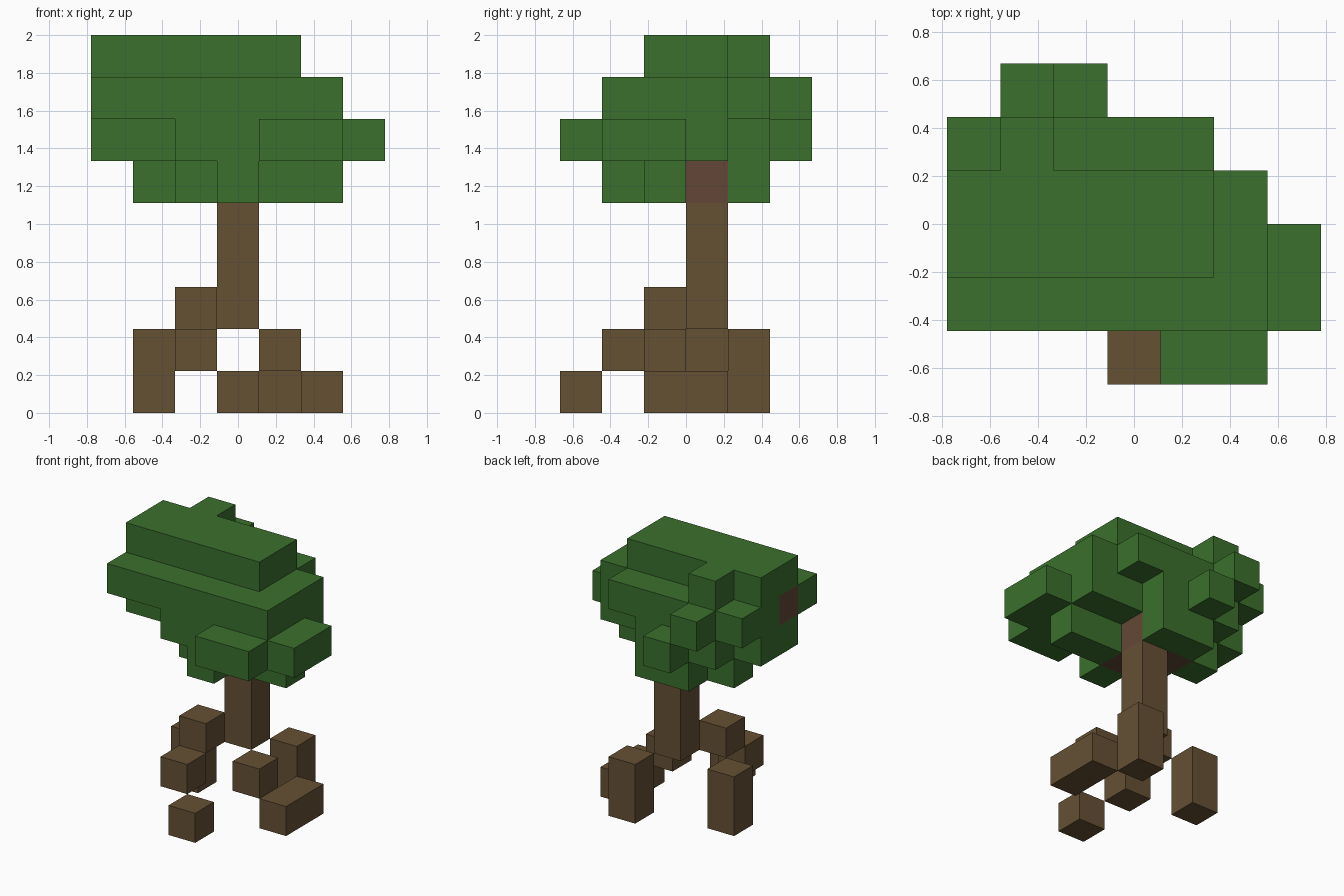
import bpy, bmesh
from mathutils import Vector

if "Cube" in bpy.data.objects:
    bpy.data.objects.remove(bpy.data.objects["Cube"], do_unlink=True)

CELL = 2 / 9
ORIGIN = Vector((-3.5, -3, 0))


def material(name, rgb):
    mat = bpy.data.materials.new(name)
    mat.use_nodes = True
    color = (*rgb, 1)
    mat.diffuse_color = color
    mat.node_tree.nodes["Principled BSDF"].inputs["Base Color"].default_value = color
    return mat


LEAF = material("leaf green", (0.043, 0.162, 0.026))
BARK = material("bark brown", (0.130, 0.082, 0.034))
INNER = material("inner wood brown", (0.125, 0.064, 0.038))


def fill(boxes):
    """Cells covered by boxes given as inclusive (first cell, last cell)."""
    cells = set()
    for (x0, y0, z0), (x1, y1, z1) in boxes:
        cells |= {(x, y, z) for x in range(x0, x1 + 1)
                  for y in range(y0, y1 + 1) for z in range(z0, z1 + 1)}
    return cells


def block_object(name, cells, mats, inner=()):
    """Skin a set of cells: only outer faces, flat areas merged."""
    bm = bmesh.new()
    for cell in cells:
        for axis in range(3):
            for side in (0, 1):
                step = list(cell)
                step[axis] += 2 * side - 1
                if tuple(step) in cells:
                    continue
                u, v = (axis + 1) % 3, (axis + 2) % 3
                ring = []
                for a, b in ((0, 0), (1, 0), (1, 1), (0, 1)):
                    p = Vector(cell)
                    p[axis] += side
                    p[u] += a
                    p[v] += b
                    ring.append(bm.verts.new((p + ORIGIN) * CELL))
                face = bm.faces.new(ring if side else ring[::-1])
                face.material_index = 1 if cell in inner else 0
    bmesh.ops.remove_doubles(bm, verts=bm.verts, dist=CELL / 100)
    bmesh.ops.dissolve_limit(bm, angle_limit=0.01, verts=bm.verts,
                             edges=bm.edges, delimit={'MATERIAL'})
    mesh = bpy.data.meshes.new(name)
    bm.to_mesh(mesh)
    bm.free()
    for mat in mats:
        mesh.materials.append(mat)
    obj = bpy.data.objects.new(name, mesh)
    bpy.context.collection.objects.link(obj)
    return obj


# Trunk
block_object("trunk", fill([((3, 3, 2), (3, 3, 4))]), [BARK])

# Roots stepping outward from the trunk
roots = {
    "front_right_root_top": ((2, 2, 2), (2, 2, 2)),
    "front_right_root_middle": ((2, 1, 1), (2, 1, 1)),
    "front_root_tip": ((3, 0, 0), (3, 0, 0)),
    "right_root": ((1, 3, 0), (1, 3, 1)),
    "front_left_root": ((4, 2, 1), (4, 2, 1)),
    "left_root_foot": ((5, 2, 0), (5, 3, 0)),
    "back_left_root": ((4, 4, 0), (4, 4, 1)),
}
for name, box in roots.items():
    block_object(name, fill([box]), [BARK])

# Canopy, lowest layer first
canopy = fill([
    # underside
    ((3, 1, 5), (3, 4, 5)), ((2, 2, 5), (2, 4, 5)),
    ((4, 2, 5), (5, 2, 5)), ((1, 3, 5), (1, 3, 5)),
    # wide layer
    ((0, 2, 6), (1, 3, 6)), ((1, 4, 6), (1, 4, 6)),
    ((2, 1, 6), (3, 4, 6)), ((4, 0, 6), (5, 3, 6)),
    ((6, 1, 6), (6, 2, 6)), ((2, 5, 6), (2, 5, 6)),
    # upper layer
    ((0, 1, 7), (5, 3, 7)), ((0, 4, 7), (4, 4, 7)), ((1, 5, 7), (1, 5, 7)),
    # crown
    ((0, 2, 8), (4, 3, 8)), ((1, 4, 8), (1, 4, 8)),
])
branch_cells = {(3, 2, 5), (2, 3, 5), (3, 3, 5), (0, 2, 7)}
block_object("canopy", canopy, [LEAF, INNER], branch_cells)
